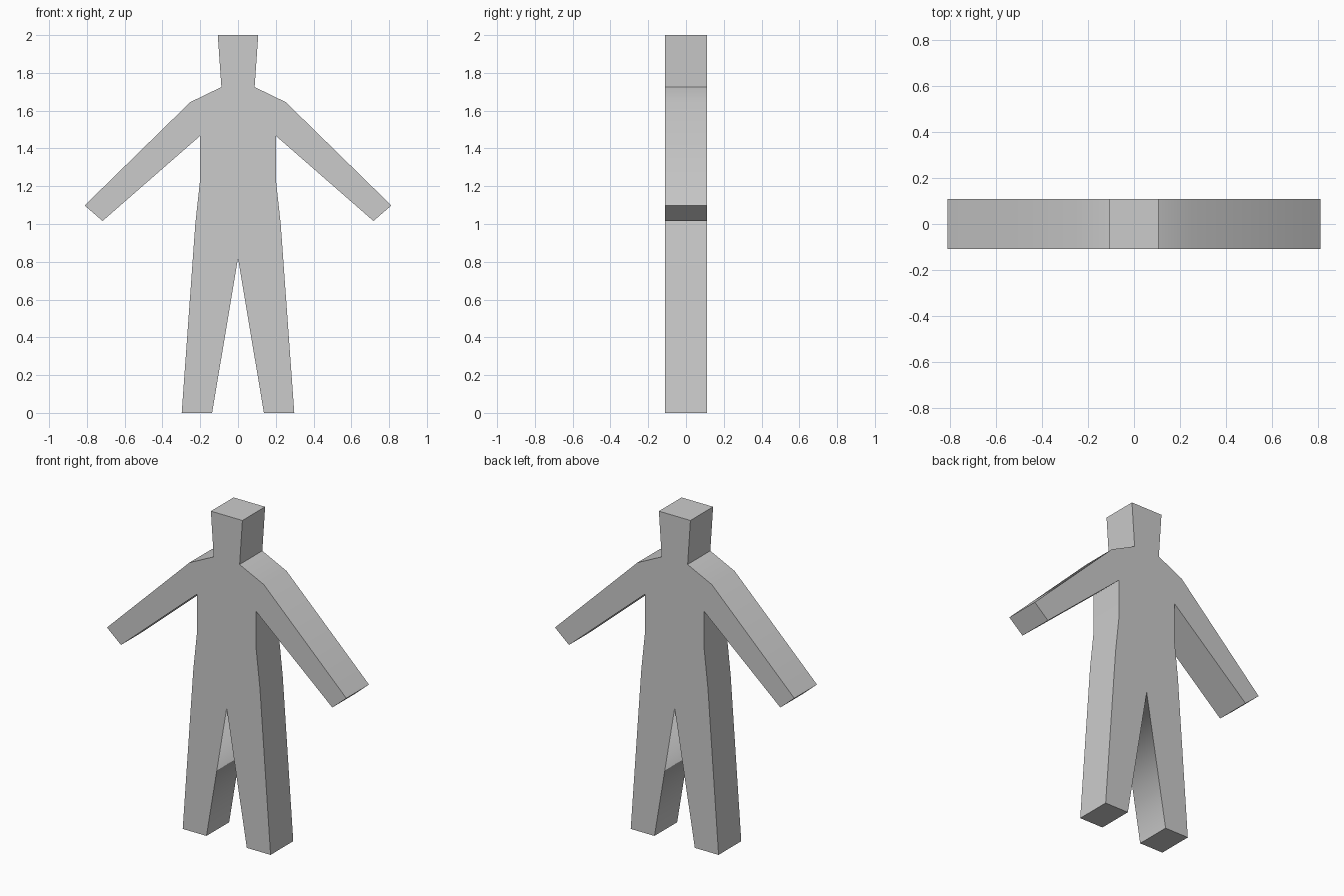
import bpy
import bmesh

cube = bpy.data.objects.get("Cube")
if cube:
    bpy.data.objects.remove(cube, do_unlink=True)

HALF_DEPTH = 0.11

# Left half of the outline, from crotch round to the top of the head
CROTCH = (0, 0.82)
half = [(0.137, 0), (0.298, 0), (0.226, 1.0), (0.2, 1.24), (0.2, 1.467),
        (0.717, 1.016), (0.812, 1.098), (0.253, 1.645),
        (0.088, 1.725), (0.107, 2)]
outline = [CROTCH] + half + [(-x, z) for x, z in reversed(half)]

# Outline corners whose side walls blend smoothly: crotch, hips, waist, shoulders
soft = {0, 3, 4, 8}
soft |= {len(outline) - i for i in soft if i}

grey = bpy.data.materials.new("plain_grey")
grey.use_nodes = True
colour = (0.6, 0.6, 0.6, 1)
grey.diffuse_color = colour
grey.node_tree.nodes["Principled BSDF"].inputs["Base Color"].default_value = colour

# Flat figure: front and back outlines joined by side walls
bm = bmesh.new()
front = [bm.verts.new((x, -HALF_DEPTH, z)) for x, z in outline]
back = [bm.verts.new((x, HALF_DEPTH, z)) for x, z in outline]
bm.faces.new(front)
bm.faces.new(back[::-1])
for i in range(len(outline)):
    j = (i + 1) % len(outline)
    bm.faces.new((front[j], front[i], back[i], back[j]))
bmesh.ops.recalc_face_normals(bm, faces=bm.faces)

# Keep every edge crisp except the blended corners
for face in bm.faces:
    face.smooth = True
for edge in bm.edges:
    edge.smooth = False
for i in soft:
    bm.edges.get((front[i], back[i])).smooth = True

mesh = bpy.data.meshes.new("figure_body")
bm.to_mesh(mesh)
bm.free()
mesh.materials.append(grey)
body = bpy.data.objects.new("figure_body", mesh)
bpy.context.collection.objects.link(body)
